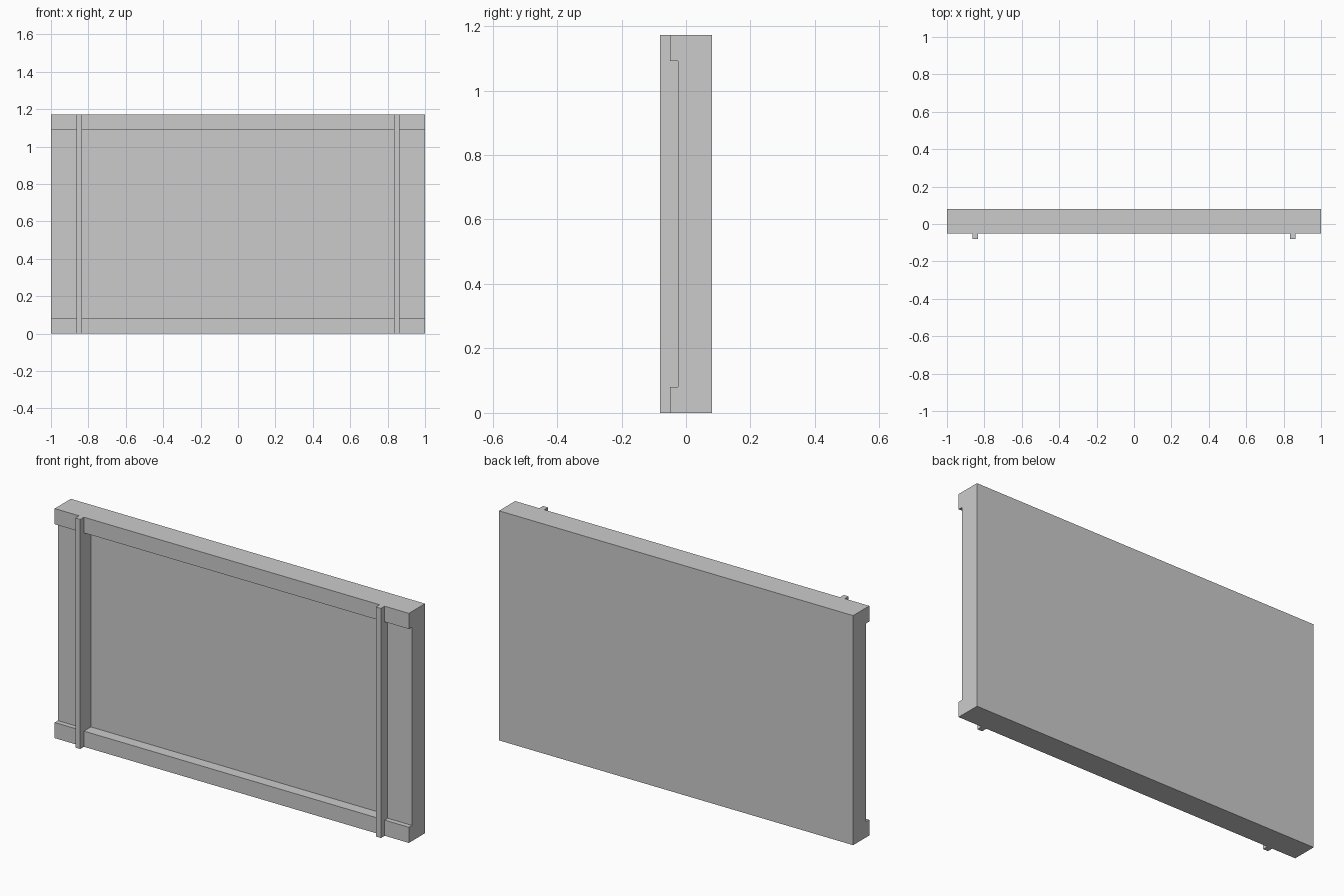
import bpy
import bmesh

if "Cube" in bpy.data.objects:
    bpy.data.objects.remove(bpy.data.objects["Cube"])

W, H = 1.0, 1.172          # half width, height
RAIL = 0.08                # rail height
BACK, PANEL, LIP, FRONT = 0.08, -0.025, -0.05, -0.08
RECESS = 0.006             # deeper middle panel between the strips
X0, X1 = 0.835, 0.863      # strip inner and outer sides


def extrude_profile(name, profile, x0, x1):
    """Sweep a (y, z) outline along x into a closed solid."""
    n = len(profile)
    verts = [(x, y, z) for x in (x0, x1) for y, z in profile]
    faces = [tuple(range(n))[::-1], tuple(range(n, 2 * n))]
    faces += [(i, (i + 1) % n, n + (i + 1) % n, n + i) for i in range(n)]
    mesh = bpy.data.meshes.new(name)
    mesh.from_pydata(verts, [], faces)
    bm = bmesh.new()
    bm.from_mesh(mesh)
    bmesh.ops.recalc_face_normals(bm, faces=bm.faces)
    bm.to_mesh(mesh)
    bm.free()
    obj = bpy.data.objects.new(name, mesh)
    bpy.context.collection.objects.link(obj)
    return obj


def step(depth):
    """Front line running down over both rails, set back to depth between."""
    return [(LIP, H), (LIP, H - RAIL), (depth, H - RAIL),
            (depth, RAIL), (LIP, RAIL), (LIP, 0)]


# panel with raised top and bottom rails
panel = extrude_profile("panel_with_rails",
                        [(BACK, 0), (BACK, H)] + step(PANEL), -W, W)

# deeper recess in the middle
cutter = extrude_profile("recess_cutter",
                         [(-0.2, RAIL), (RECESS, RAIL),
                          (RECESS, H - RAIL), (-0.2, H - RAIL)], -X1, X1)
cutter.hide_render = True
cutter.hide_viewport = True
cut = panel.modifiers.new("recess", 'BOOLEAN')
cut.operation = 'DIFFERENCE'
cut.solver = 'EXACT'
cut.object = cutter

# upright strips fitted over the rails, mirrored to the other side
strip = extrude_profile("upright_strips",
                        [(FRONT, 0), (FRONT, H)] + step(RECESS), X0, X1)
strip.modifiers.new("mirror", 'MIRROR').use_axis = (True, False, False)
